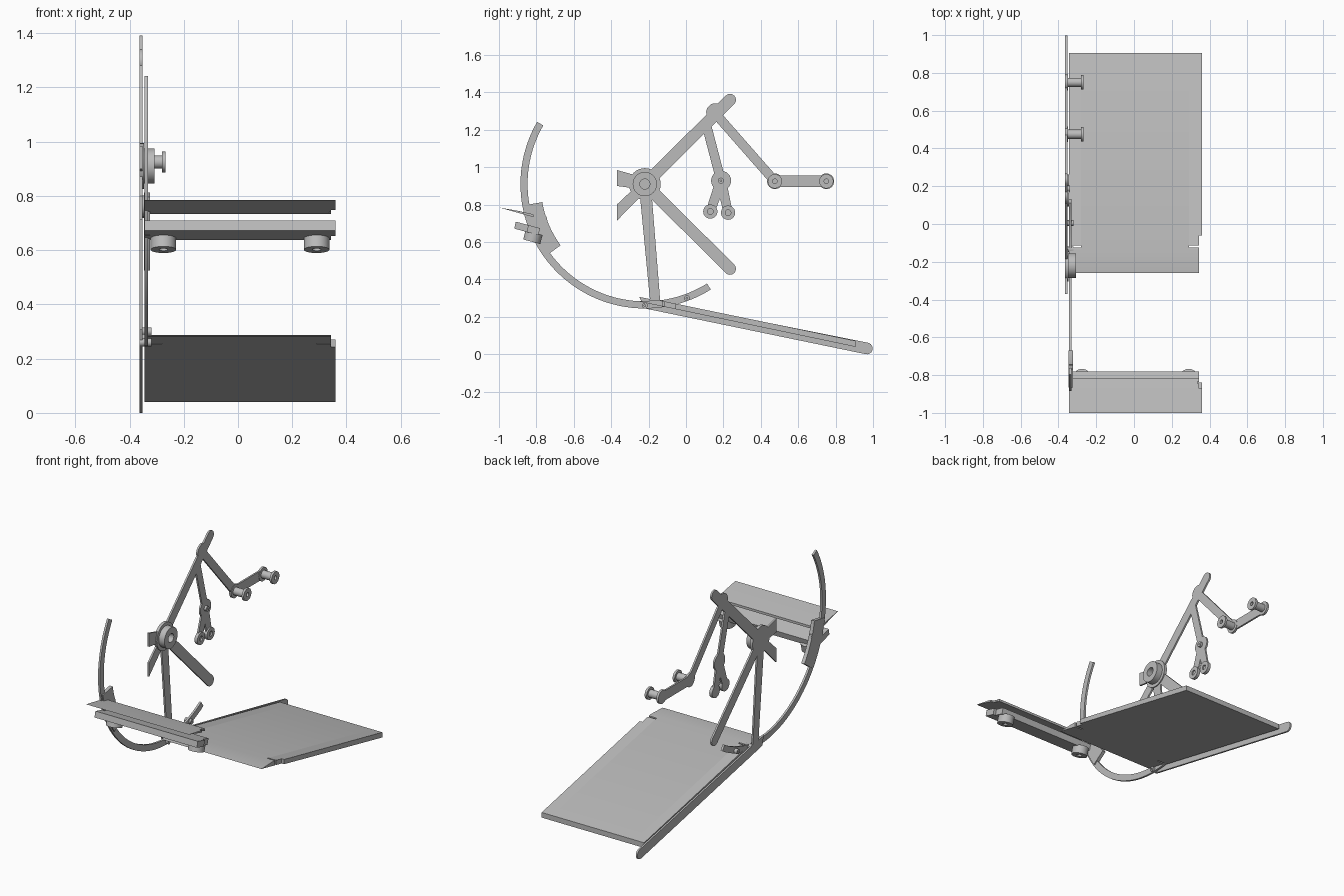
import bpy, bmesh
from math import sin, cos, pi, atan2, radians
from mathutils import Vector

if "Cube" in bpy.data.objects:
    bpy.data.objects.remove(bpy.data.objects["Cube"], do_unlink=True)

GREY = (0.5, 0.5, 0.5, 1)
mat = bpy.data.materials.new("plain_grey")
mat.use_nodes = True
mat.diffuse_color = GREY
mat.node_tree.nodes["Principled BSDF"].inputs["Base Color"].default_value = GREY
parts = []


def finish(name, bm):
    bmesh.ops.remove_doubles(bm, verts=bm.verts, dist=1e-5)
    bmesh.ops.recalc_face_normals(bm, faces=bm.faces)
    mesh = bpy.data.meshes.new(name)
    bm.to_mesh(mesh)
    bm.free()
    mesh.materials.append(mat)
    ob = bpy.data.objects.new(name, mesh)
    bpy.context.collection.objects.link(ob)
    parts.append(ob)
    return ob


def add_prism(bm, pts, x0, x1):
    """Extrude a (y, z) outline from x0 to x1."""
    face = bm.faces.new([bm.verts.new((x0, y, z)) for y, z in pts])
    out = bmesh.ops.extrude_face_region(bm, geom=[face], use_keep_orig=True)
    verts = [g for g in out["geom"] if isinstance(g, bmesh.types.BMVert)]
    bmesh.ops.translate(bm, verts=verts, vec=(x1 - x0, 0, 0))


def prism(name, pts, x0, x1):
    bm = bmesh.new()
    add_prism(bm, pts, x0, x1)
    return finish(name, bm)


def capsule(a, b, ra, rb=None, n=12):
    """Outline of a bar with two round ends."""
    rb = rb or ra
    t = atan2(b[1] - a[1], b[0] - a[0])
    pts = []
    for c, r, start in ((b, rb, t - pi / 2), (a, ra, t + pi / 2)):
        pts += [(c[0] + r * cos(start + pi * i / n),
                 c[1] + r * sin(start + pi * i / n)) for i in range(n + 1)]
    return pts


def sector(c, r0, r1, a0, a1, n):
    """Outline of a curved strip."""
    ang = [radians(a0 + (a1 - a0) * i / n) for i in range(n + 1)]
    return ([(c[0] + r1 * cos(a), c[1] + r1 * sin(a)) for a in ang] +
            [(c[0] + r0 * cos(a), c[1] + r0 * sin(a)) for a in reversed(ang)])


def lathe(name, profile, origin, axis=(1, 0, 0), n=32):
    """Revolve a closed (radius, height) loop about an axis."""
    bm = bmesh.new()
    q = Vector((0, 0, 1)).rotation_difference(Vector(axis))
    rings = [[bm.verts.new(Vector(origin) + q @ Vector(
        (r * cos(2 * pi * i / n), r * sin(2 * pi * i / n), h)))
        for r, h in profile] for i in range(n)]
    m = len(profile)
    for i in range(n):
        a, b = rings[i], rings[(i + 1) % n]
        for j in range(m):
            k = (j + 1) % m
            bm.faces.new((a[j], b[j], b[k], a[k]))
    return finish(name, bm)


def ring(name, r0, r1, h, origin, axis=(1, 0, 0)):
    return lathe(name, [(r0, 0), (r1, 0), (r1, h), (r0, h)], origin, axis)


# Flat linkage in the side layer
X0, X1 = -0.364, -0.353
hub, elbow = (-0.22, 0.91), (0.15, 1.295)
knee, foot = (0.475, 0.925), (0.75, 0.925)
fork = (0.187, 0.928)
toes = [(0.13, 0.763), (0.225, 0.757)]
links = {
    "upper_arm": (hub, (0.235, 1.36), 0.032),
    "lower_arm": (hub, (0.235, 0.457), 0.032),
    "support_arm": (hub, (-0.165, 0.285), 0.032, 0.027),
    "elbow_plate": (elbow, (0.155, 1.3), 0.042),
    "reach_link": (elbow, knee, 0.025),
    "spool_link": (knee, foot, 0.03),
    "fork_link": ((0.112, 1.215), fork, 0.025),
    "fork_plate": (fork, (0.188, 0.928), 0.053),
}
for name, spec in links.items():
    prism(name, capsule(*spec), X0, X1)
for i, toe in enumerate(toes):
    prism(f"fork_leg_{i}", capsule(fork, toe, 0.028, 0.024), X0, X1)
    ring(f"fork_roller_{i}", 0.015, 0.038, 0.02, (X0, *toe))
ring("fork_pin", 0.004, 0.016, 0.025, (X0, *fork))
prism("upper_tail", [(-0.37, 0.985), (-0.28, 0.96), (-0.22, 0.94),
                     (-0.22, 0.88), (-0.37, 0.9)], X0, X1)
prism("lower_tail", [(-0.37, 0.8), (-0.28, 0.885), (-0.2, 0.885),
                     (-0.37, 0.714)], X0, X1)

# Pivot hub and end spools
ring("hub_disc", 0.027, 0.085, 0.018, (X0, *hub))
ring("hub_barrel", 0.027, 0.065, 0.05, (X0 + 0.007, *hub))
spool = [(0.012, 0), (0.042, 0), (0.042, 0.014), (0.024, 0.014),
         (0.024, 0.083), (0.038, 0.083), (0.038, 0.097), (0.012, 0.097)]
for name, p in (("knee_spool", knee), ("foot_spool", foot)):
    lathe(name, spool, (X0, *p))

# Curved guide rail with its carriage
prism("guide_rail", sector(hub, 0.627, 0.665, 150, 302, 64), -0.344, -0.331)
prism("rail_carriage", sector(hub, 0.557, 0.655, 190, 216, 12), -0.346, -0.324)

# Side bar of the table
bar = capsule((-0.24, 0.277), (0.967, 0.031), 0.031)[:13]
prism("table_side_bar", bar + [(-0.25, 0.307), (-0.22, 0.245)], X0, X1)
for i, p in enumerate([(-0.22, 0.26), (-0.134, 0.275), (0.005, 0.3)]):
    ring(f"rail_pin_{i}", 0.004, 0.015, 0.045, (X0, *p))


def wedge_plate(name, tip, crease, top_end, low_end, slit, step, xs):
    """Sloped plate with a thin front edge and a slit at each front corner."""
    def top(y):
        a, b = (tip, crease) if y < crease[0] else (crease, top_end)
        return a[1] + (b[1] - a[1]) * (y - a[0]) / (b[0] - a[0])

    def low(y):
        return tip[1] + (low_end[1] - tip[1]) * (y - tip[0]) / (low_end[0] - tip[0])

    def outline(y0, y1):
        ys = [y0] + ([crease[0]] if y0 < crease[0] < y1 else []) + [y1]
        pts = [(y, top(y)) for y in ys] + [(y1, low(y1))]
        return pts + ([(y0, low(y0))] if y0 > tip[0] else [])

    left, inner_l, inner_r, right, edge = xs
    end, gap = top_end[0], 0.005
    bm = bmesh.new()
    add_prism(bm, outline(tip[0], end), inner_l, inner_r)
    for a, b in ((left, inner_l), (inner_r, right)):
        add_prism(bm, outline(tip[0], slit - gap), a, b)
        add_prism(bm, outline(slit + gap, end), a, b)
    add_prism(bm, outline(*step), right, edge)
    return finish(name, bm)


# Large sloping table
wedge_plate("table", (-0.26, 0.284), (-0.14, 0.288), (0.905, 0.072),
            (0.905, 0.04), -0.12, (-0.06, 0.905),
            (-0.345, -0.28, 0.29, 0.343, 0.36))

# Front blade
wedge_plate("blade", (-1.0, 0.785), (-0.9, 0.767), (-0.815, 0.748),
            (-0.815, 0.733), -0.84, (-1.0, -0.87),
            (-0.345, -0.33, 0.335, 0.343, 0.36))
prism("blade_tab", [(-0.9, 0.767), (-0.745, 0.735), (-0.74, 0.71),
                    (-0.9, 0.757)], -0.345, -0.325)

# Clamp bar below the blade with its tab
prism("clamp_bar", [(-0.91, 0.709), (-0.78, 0.674), (-0.79, 0.637),
                    (-0.918, 0.672)], -0.345, 0.343)
prism("clamp_bar_end", [(-0.91, 0.709), (-0.84, 0.69), (-0.85, 0.653),
                        (-0.918, 0.672)], 0.343, 0.36)
prism("clamp_tab", [(-0.85, 0.693), (-0.73, 0.66), (-0.738, 0.622),
                    (-0.86, 0.655)], -0.345, -0.325)
down = Vector((0, -0.26, -0.965)).normalized()
for name, x in (("right_knob", -0.275), ("left_knob", 0.29)):
    ring(name, 0.016, 0.047, 0.05, (x, -0.812, 0.65), down)

# Smooth the round parts, keep the edges crisp
bpy.ops.object.select_all(action="DESELECT")
for ob in parts:
    ob.select_set(True)
bpy.context.view_layer.objects.active = parts[0]
bpy.ops.object.shade_smooth_by_angle(angle=radians(30))
